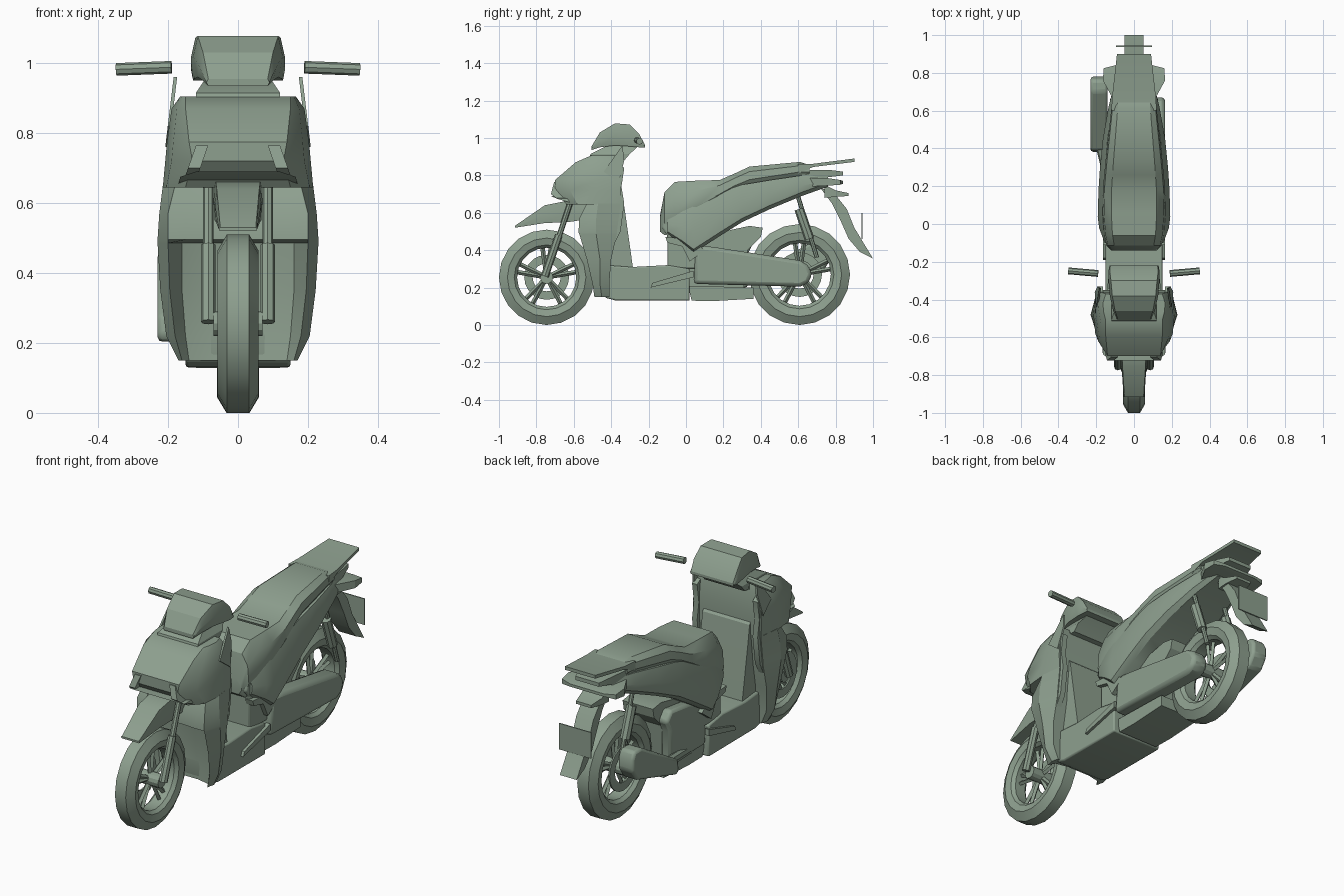
import bpy, bmesh, math
from mathutils import Vector

paint = bpy.data.materials.new("sage green")
paint.diffuse_color = (0.27, 0.35, 0.275, 1)


def make(name, bm, bevel=0):
    bmesh.ops.recalc_face_normals(bm, faces=bm.faces[:])
    me = bpy.data.meshes.new(name)
    bm.to_mesh(me)
    bm.free()
    me.materials.append(paint)
    ob = bpy.data.objects.new(name, me)
    bpy.context.collection.objects.link(ob)
    if bevel:
        m = ob.modifiers.new("bevel", 'BEVEL')
        m.width, m.segments, m.limit_method = bevel, 2, 'ANGLE'
    return ob


def loft(name, halves, bevel=0):
    """Skin half rings of (x, y, z), each mirrored across x = 0."""
    bm = bmesh.new()
    rings = []
    for h in halves:
        pts = list(h) + [(-x, y, z) for x, y, z in reversed(h)]
        rings.append([bm.verts.new(p) for p in pts])
    n = len(rings[0])
    for a, b in zip(rings, rings[1:]):
        for i in range(n):
            j = (i + 1) % n
            bm.faces.new((a[i], a[j], b[j], b[i]))
    bm.faces.new(rings[0])
    bm.faces.new(rings[-1])
    return make(name, bm, bevel)


def prism(name, outline, x0, x1, bevel=0, lean=0, top=0):
    """Extrude a side outline of (y, z) from x0 to x1, leaning outwards below top."""
    bm = bmesh.new()
    a, b = ([bm.verts.new((x + math.copysign(lean, x) * (top - z), y, z))
             for y, z in outline] for x in (x0, x1))
    for i in range(len(a)):
        j = (i + 1) % len(a)
        bm.faces.new((a[i], a[j], b[j], b[i]))
    bm.faces.new(a)
    bm.faces.new(b)
    return make(name, bm, bevel)


def rod(name, p, q, r, sides=8):
    p, q = Vector(p), Vector(q)
    bm = bmesh.new()
    bmesh.ops.create_cone(bm, cap_ends=True, segments=sides, radius1=r,
                          radius2=r, depth=(q - p).length)
    bm.transform((q - p).to_track_quat('Z', 'Y').to_matrix().to_4x4())
    bmesh.ops.translate(bm, verts=bm.verts[:], vec=(p + q) / 2)
    return make(name, bm)


def lathe(name, profile, cy, cz, n=20):
    """Turn a closed profile of (x, radius) about a wheel axle."""
    bm = bmesh.new()
    rings = []
    for k in range(n):
        t = 2 * math.pi * k / n
        rings.append([bm.verts.new((x, cy + r * math.sin(t), cz - r * math.cos(t)))
                      for x, r in profile])
    m = len(profile)
    for k in range(n):
        a, b = rings[k], rings[(k + 1) % n]
        for i in range(m):
            j = (i + 1) % m
            bm.faces.new((a[i], a[j], b[j], b[i]))
    return make(name, bm)


def wheel(name, cy, R, w):
    half = [(w * .55, R), (w, R - .045), (w * .85, R * .68), (w * .55, R * .62)]
    lathe(name + "_tyre", half + [(-x, r) for x, r in reversed(half)], cy, R)
    rod(name + "_hub", (-.07, cy, R), (.07, cy, R), .035, 12)
    lathe(name + "_brake_disc", [(-.055, .075), (-.047, .075), (-.047, .12), (-.055, .12)], cy, R)
    for k in range(5):
        for d in (-.14, .14):
            t = 2 * math.pi * k / 5 + d
            rod(name + "_spoke", (0, cy + .025 * math.sin(t), R + .025 * math.cos(t)),
                (0, cy + R * .65 * math.sin(t), R + R * .65 * math.cos(t)), .012, 4)


def slab(name, *stations):
    """Box-section loft from (y, z bottom, z top, half width) stations."""
    return loft(name, [[(w, y, z0), (w, y, z1)] for y, z0, z1, w in stations])


def level(z, *pts):
    return [(x, y, z) for x, y in pts]


# Wheels
wheel("front_wheel", -.745, .255, .058)
wheel("rear_wheel", .607, .27, .06)

# Front fork and mudguard
for s in (-1, 1):
    x = s * .085
    rod("fork_lower", (x, -.755, .26), (x, -.68, .48), .021)
    rod("fork_upper", (x, -.68, .47), (x, -.61, .68), .015)
loft("front_mudguard", [
    [(w * .95, y, z0), (w, y, (z0 + z1) / 2), (w * .92, y, z1)] for y, z0, z1, w in (
        (-.915, .52, .53, .055), (-.755, .545, .64, .066),
        (-.63, .55, .665, .07), (-.5, .57, .64, .068))])

# Front cowl and leg shield: rings from front to back, by height
loft("front_cowl", [
    level(.645, (.15, -.64), (.205, -.58), (.215, -.48), (.2, -.35)),
    level(.72, (.13, -.70), (.19, -.62), (.208, -.48), (.205, -.35)),
    level(.775, (.14, -.7), (.185, -.60), (.203, -.47), (.2, -.35)),
    level(.87, (.15, -.59), (.175, -.53), (.19, -.44), (.18, -.36)),
    level(.905, (.15, -.51), (.16, -.47), (.165, -.42), (.15, -.37))])
loft("leg_shield", [
    level(.15, (.07, -.44), (.14, -.455), (.16, -.49), (.17, -.45), (.16, -.41)),
    level(.22, (.07, -.435), (.15, -.455), (.18, -.50), (.205, -.46), (.19, -.41)),
    level(.35, (.07, -.435), (.16, -.46), (.195, -.53), (.222, -.46), (.2, -.40)),
    level(.485, (.07, -.45), (.16, -.48), (.2, -.57), (.23, -.48), (.2, -.37)),
    level(.495, (.07, -.57), (.15, -.575), (.2, -.575), (.23, -.48), (.2, -.37)),
    level(.57, (.07, -.565), (.15, -.57), (.2, -.57), (.225, -.48), (.2, -.36)),
    level(.65, (.07, -.52), (.14, -.525), (.18, -.53), (.215, -.47), (.2, -.35))])

# Headlamp lip, trim and shield edges
loft("headlamp_lip", [
    level(.655, (.17, -.62), (.17, -.56)), level(.675, (.165, -.69), (.165, -.56)),
    level(.69, (.12, -.722), (.12, -.6))])
for s in (-1, 1):
    prism("headlamp_trim", [(-.62, .675), (-.695, .68), (-.722, .70), (-.705, .765),
                            (-.64, .765)], s * .085, s * .12, 0, .35, .765)
    prism("shield_edge", [(-.44, .82), (-.34, .96), (-.33, .88), (-.36, .76)],
          s * .174, s * .184, 0, .12, .96)
    prism("shield_trim", [(-.36, .86), (-.33, .84), (-.345, .74), (-.33, .65),
                          (-.35, .5), (-.40, .4), (-.40, .8)], s * .165, s * .195)
loft("inner_panel", [
    level(.28, (.13, -.43), (.135, -.28)), level(.6, (.14, -.44), (.14, -.325)),
    level(.7, (.14, -.44), (.14, -.34)), level(.74, (.14, -.44), (.14, -.375)),
    level(.9, (.13, -.44), (.12, -.36))])

# Handlebar cowl, neck and grips
loft("handlebar_cowl", [
    [(w0, y, z0), (w1, y, (z0 + z1) / 2), (w2, y, z1)] for y, z0, z1, w0, w1, w2 in (
        (-.505, .935, .955, .085, .09, .085), (-.46, .95, 1.03, .1, .11, .1),
        (-.38, .96, 1.078, .115, .128, .115), (-.30, .955, 1.072, .125, .135, .122),
        (-.25, .95, 1.02, .128, .135, .128), (-.22, .95, .965, .125, .13, .125))])
loft("handlebar_neck", [level(.88, (.12, -.52), (.12, -.33)),
                        level(.915, (.12, -.51), (.12, -.30)),
                        level(.96, (.09, -.42), (.09, -.25))])
for s in (-1, 1):
    rod("grip", (s * .19, -.262, .988), (s * .348, -.248, .982), .018)

# Floor, belly and engine block
prism("floor", [(-.44, .17), (-.43, .145), (-.38, .132), (.02, .13), (.02, .3),
                (-.1, .32), (-.29, .31), (-.43, .32)], -.15, .15, .008)
prism("belly", [(.01, .21), (.03, .13), (.15, .128), (.36, .14), (.36, .2)], -.12, .12)
prism("engine", [(0, .2), (.0, .5), (.2, .5), (.34, .53), (.41, .52), (.40, .47),
                 (.33, .4), (.31, .2)], -.09, .09)
prism("engine_side", [(.03, .2), (.03, .42), (.16, .47), (.32, .49), (.36, .44),
                      (.33, .38), (.33, .2)], -.14, -.08, .015)
prism("seat_column", [(-.1, .3), (-.1, .48), (-.13, .52), (-.1, .62), (.1, .62),
                      (.08, .3)], -.14, .14, .01)
for s in (-1, 1):
    prism("column_side", [(-.11, .47), (.02, .46), (.10, .40), (.02, .34), (-.02, .42),
                          (-.1, .44)], s * .12, s * .165)
    prism("footrest", [(-.19, .2), (-.18, .225), (.04, .29), (.04, .255)], s * .14, s * .165)

# Side bodywork and seat: rings by distance along the bike
loft("rear_bodywork", [
    [(w * .8, y, z0), (w * .97, y, z0 + .02), (w, y, z0 * .5 + z1 * .5), (w * .85, y, z1)]
    for y, z0, z1, w in (
        (-.10, .48, .6, .155), (-.02, .43, .62, .185), (.04, .385, .64, .192),
        (.18, .475, .71, .188), (.3, .55, .75, .18), (.45, .62, .775, .165),
        (.62, .69, .80, .135), (.76, .74, .805, .1))])
loft("seat", [
    [(w * .85, y, z0), (w, y, z0 * .65 + z1 * .35), (w * .95, y, z0 * .25 + z1 * .75),
     (w * .72, y, z1)] for y, z0, z1, w in (
        (-.14, .5, .58, .12), (-.115, .48, .71, .145), (-.06, .5, .765, .158),
        (.06, .56, .772, .167), (.18, .66, .775, .165), (.26, .71, .81, .158),
        (.34, .74, .847, .15), (.61, .79, .872, .12), (.66, .8, .855, .115))])

# Grab rail, tail light and tail wings
slab("grab_rail", (.6, .81, .86, .12), (.68, .845, .862, .115), (.9, .872, .89, .09))
slab("tail_light", (.62, .77, .83, .11), (.76, .79, .83, .095), (.84, .80, .82, .07))
slab("tail_wings", (.66, .74, .785, .11), (.76, .745, .785, .165),
     (.825, .75, .775, .16), (.84, .755, .77, .1))
slab("tail_lower", (.74, .68, .75, .06), (.80, .685, .72, .06), (.87, .69, .705, .045))

# Rear mudguard, number plate and shock absorbers
prism("rear_mudguard", [(.72, .73), (.78, .72), (.86, .62), (.90, .52), (1.0, .355),
                        (.93, .39), (.87, .46), (.83, .55), (.78, .65)], -.05, .05)
prism("number_plate", [(.938, .46), (.944, .46), (.944, .6), (.938, .6)], -.095, .095)
for s in (-1, 1):
    x = s * .1
    rod("shock_spring", (x, .605, .62), (x, .66, .46), .026)
    rod("shock_rod", (x, .595, .7), (x, .70, .36), .012)

# Drive cover on one side, exhaust rising to the rear on the other
prism("drive_cover", [(.04, .22), (.05, .38), (.08, .425), (.16, .415), (.61, .345),
                      (.65, .32), (.675, .275), (.655, .225), (.61, .205)], .07, .165, .02)
prism("exhaust", [(.40, .2), (.38, .22), (.39, .28), (.70, .46), (.76, .46), (.78, .42),
                  (.78, .36), (.74, .30)], -.23, -.14, .018)
rod("exhaust_pipe", (-.1, .1, .2), (-.18, .42, .26), .025)

# Soft shading with sharp creases kept
bpy.ops.object.select_all(action='SELECT')
bpy.context.view_layer.objects.active = bpy.data.objects["seat"]
bpy.ops.object.shade_smooth_by_angle(angle=math.radians(28))
